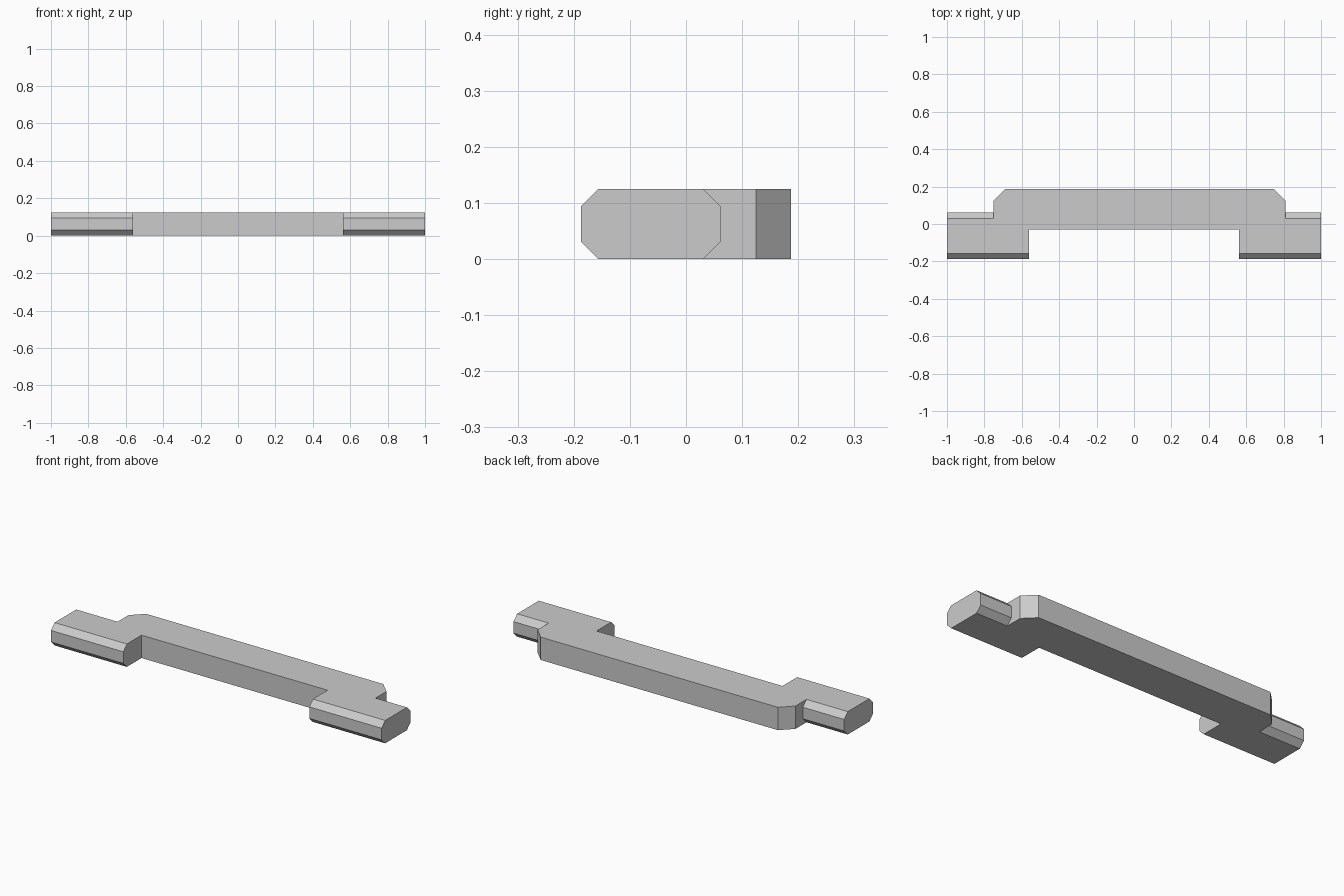
import bpy
import bmesh
from mathutils import Matrix

cube = bpy.data.objects.get("Cube")
if cube:
    bpy.data.objects.remove(cube, do_unlink=True)

GREY = (0.6, 0.6, 0.6, 1.0)
metal = bpy.data.materials.new("plain_grey")
metal.use_nodes = True
metal.diffuse_color = GREY
metal.node_tree.nodes["Principled BSDF"].inputs["Base Color"].default_value = GREY

HEIGHT = 0.125


def prism(name, outline, axis, start, end):
    """Extrude a 2D outline along x (outline in y, z) or z (outline in x, y)."""
    place = (lambda a, b: (start, a, b)) if axis == "x" else (lambda a, b: (a, b, start))
    shift = (end - start, 0, 0) if axis == "x" else (0, 0, end - start)
    bm = bmesh.new()
    face = bm.faces.new([bm.verts.new(place(a, b)) for a, b in outline])
    top = bmesh.ops.extrude_face_region(bm, geom=[face])["geom"]
    bmesh.ops.transform(bm, matrix=Matrix.Translation(shift),
                        verts=[v for v in top if isinstance(v, bmesh.types.BMVert)])
    bmesh.ops.recalc_face_normals(bm, faces=bm.faces)
    mesh = bpy.data.meshes.new(name)
    bm.to_mesh(mesh)
    bm.free()
    mesh.materials.append(metal)
    obj = bpy.data.objects.new(name, mesh)
    bpy.context.collection.objects.link(obj)
    return obj


def chamfered(x0, x1, y0, y1, c):
    """Rectangle with all four corners cut."""
    return [(x0 + c, y0), (x1 - c, y0), (x1, y0 + c), (x1, y1 - c),
            (x1 - c, y1), (x0 + c, y1), (x0, y1 - c), (x0, y0 + c)]


# Grip bar with cut rear corners, slightly off centre
left, right, front, back, cut = 0.81, -0.75, -0.03, 0.1875, 0.0625
handle = prism("handle_bar", [(right, front), (left, front), (left, back - cut),
                              (left - cut, back), (right + cut, back),
                              (right, back - cut)], "z", 0, HEIGHT)

# Octagonal end feet, fused into the bar
section = chamfered(-0.1875, 0.0615, 0, HEIGHT, 0.031)
for name, start, end in (("right_foot", -1, -0.5625), ("left_foot", 0.5625, 1)):
    foot = prism(name, section, "x", start, end)
    foot.hide_render = True
    union = handle.modifiers.new(name, "BOOLEAN")
    union.operation = "UNION"
    union.solver = "EXACT"
    union.object = foot

bpy.context.view_layer.objects.active = handle
handle.select_set(True)
for name in ("right_foot", "left_foot"):
    bpy.ops.object.modifier_apply(modifier=name)
    bpy.data.objects.remove(bpy.data.objects[name], do_unlink=True)
